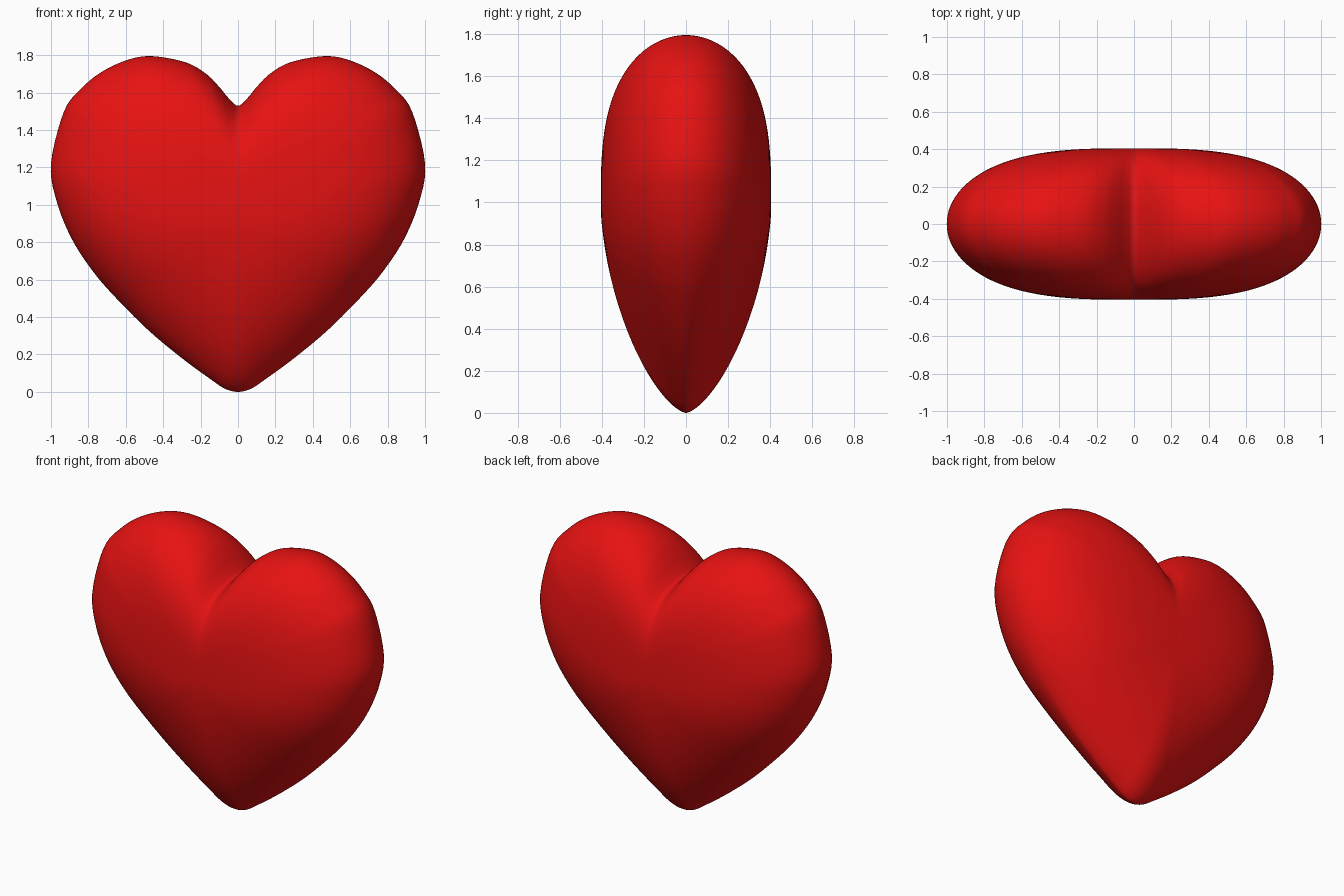
import bpy, bmesh, math
from mathutils import Vector

if "Cube" in bpy.data.objects:
    bpy.data.objects.remove(bpy.data.objects["Cube"])

# Right half of the front outline (x, z), from the tip up to the cleft
HALF = [(0, 0), (.07, .017), (.15, .07), (.30, .18), (.48, .33), (.66, .51),
        (.78, .65), (.89, .82), (.97, 1.02), (1, 1.22), (.93, 1.5), (.84, 1.62),
        (.73, 1.71), (.59, 1.775), (.46, 1.795), (.28, 1.762), (.17, 1.70),
        (.10, 1.63), (.05, 1.57), (0, 1.53)]
CENTRE_Z = 1.0
DEPTH = 0.405
RINGS = 36
STEPS = 5


def smooth_outline(half):
    """Closed Catmull-Rom curve through the outline and its mirror image."""
    pts = [Vector(p) for p in half]
    pts += [Vector((-p.x, p.y)) for p in reversed(pts[1:-1])]
    n, out = len(pts), []
    for i in range(n):
        a, b, c, d = (pts[(i + k) % n] for k in (-1, 0, 1, 2))
        for j in range(STEPS):
            t = j / STEPS
            out.append(0.5 * (2 * b + (c - a) * t + (2 * a - 5 * b + 4 * c - d) * t * t
                              + (3 * b - a - 3 * c + d) * t ** 3))
    return out


# Outline as directions and radii about the centre, plus a blurred inner radius
rays = [p - Vector((0, CENTRE_Z)) for p in smooth_outline(HALF)]
radii = [r.length for r in rays]
dirs = [r.normalized() for r in rays]
soft = []
for d in dirs:
    w = [math.exp(-(math.acos(max(-1, min(1, d.dot(e)))) / 0.3) ** 2) for e in dirs]
    soft.append(sum(a * b for a, b in zip(w, radii)) / sum(w))


def point(i, s, side):
    """Surface point on ray i; s runs from 0 (middle) to 1 (rim)."""
    d = dirs[i]
    r = s * (soft[i] + (radii[i] - soft[i]) * s)
    down = max(0, -d.y) ** 1.5          # full lobes above, tapered towards the tip
    p, q = 3 - 1.25 * down, 0.5 + 0.16 * down
    y = side * DEPTH * max(0, 1 - s ** p) ** q
    return (d.x * r, y, CENTRE_Z + d.y * r)


# Heart body: rings from the front middle, over the rim, to the back middle
bm = bmesh.new()
rings = []
for k in range(1, 2 * RINGS):
    phi = math.pi * k / (2 * RINGS)
    s = 1.0 if k == RINGS else math.sin(phi)
    side = -1 if k < RINGS else 1
    rings.append([bm.verts.new(point(i, s, side)) for i in range(len(dirs))])
n = len(dirs)
for a, b in zip(rings, rings[1:]):
    for i in range(n):
        j = (i + 1) % n
        bm.faces.new((a[i], a[j], b[j], b[i]))
for ring, y in ((rings[0], -DEPTH), (rings[-1], DEPTH)):
    mid = bm.verts.new((0, y, CENTRE_Z))
    for i in range(n):
        bm.faces.new((mid, ring[i], ring[(i + 1) % n]))
bmesh.ops.recalc_face_normals(bm, faces=bm.faces)
for f in bm.faces:
    f.smooth = True
mesh = bpy.data.meshes.new("heart")
bm.to_mesh(mesh)
bm.free()

red = bpy.data.materials.new("red")
red.diffuse_color = (0.8, 0.006, 0.006, 1)
red.use_nodes = True
red.node_tree.nodes["Principled BSDF"].inputs["Base Color"].default_value = red.diffuse_color
mesh.materials.append(red)
bpy.context.collection.objects.link(bpy.data.objects.new("heart", mesh))
